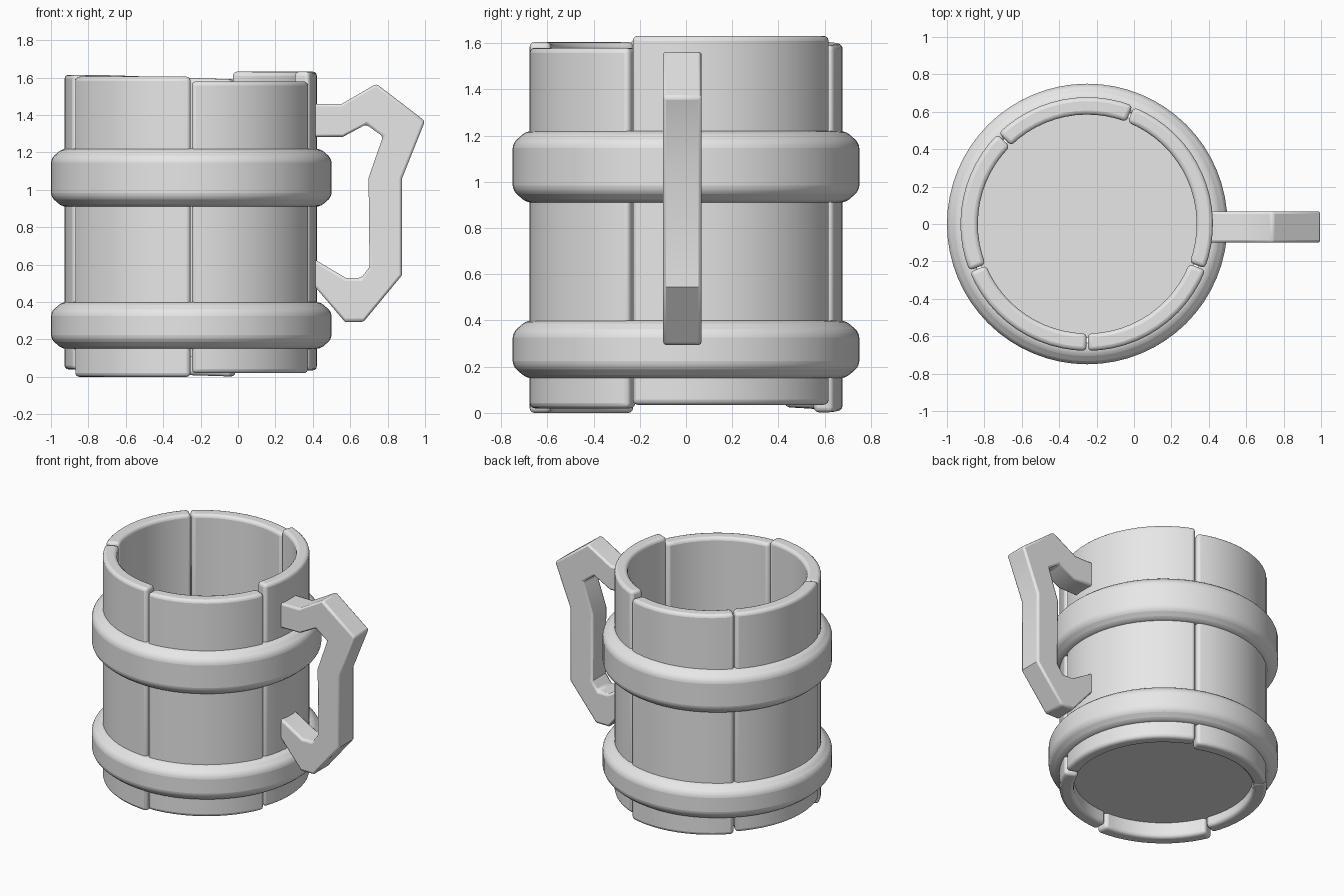
import bpy, bmesh, math
from mathutils import Vector

if "Cube" in bpy.data.objects:
    bpy.data.objects.remove(bpy.data.objects["Cube"])

CX = -0.25  # mug axis

grey = bpy.data.materials.new("plain grey")
grey.diffuse_color = (0.8, 0.8, 0.8, 1)
grey.use_nodes = True
grey.node_tree.nodes["Principled BSDF"].inputs["Base Color"].default_value = grey.diffuse_color


def finish(name, bm, bevel=0.0, segments=3, angle=40):
    bmesh.ops.recalc_face_normals(bm, faces=bm.faces)
    me = bpy.data.meshes.new(name)
    bm.to_mesh(me)
    bm.free()
    me.materials.append(grey)
    ob = bpy.data.objects.new(name, me)
    bpy.context.collection.objects.link(ob)
    if bevel:
        mod = ob.modifiers.new("Bevel", 'BEVEL')
        mod.width = bevel
        mod.segments = segments
        mod.limit_method = 'ANGLE'
        mod.angle_limit = math.radians(angle)
    bpy.ops.object.select_all(action='DESELECT')
    ob.select_set(True)
    bpy.context.view_layer.objects.active = ob
    bpy.ops.object.shade_smooth_by_angle(angle=math.radians(35))
    return ob


def stave(name, a0, a1, z0, z1, slope=0.0, r0=0.585, r1=0.678, n=12):
    """Curved plank between two angles, with a slightly sloping end."""
    bm = bmesh.new()
    gap = 0.35
    rings = []
    for i in range(n + 1):
        t = i / n
        a = math.radians(a0 + gap + (a1 - a0 - 2 * gap) * t)
        dz = slope * (t - 0.5)
        rings.append([bm.verts.new((CX + r * math.cos(a), r * math.sin(a), z + dz))
                      for r, z in ((r0, z0), (r1, z0), (r1, z1), (r0, z1))])
    for p, q in zip(rings, rings[1:]):
        for k in range(4):
            bm.faces.new((p[k], p[(k + 1) % 4], q[(k + 1) % 4], q[k]))
    bm.faces.new(rings[0])
    bm.faces.new(rings[-1])
    return finish(name, bm, 0.022)


def band(name, z0, z1, n=64):
    """Hoop with chamfered outer corners."""
    c = 0.052
    prof = [(0.635, z0), (0.69, z0), (0.75, z0 + c), (0.75, z1 - c), (0.69, z1), (0.635, z1)]
    bm = bmesh.new()
    rings = []
    for i in range(n):
        a = math.tau * i / n
        rings.append([bm.verts.new((CX + r * math.cos(a), r * math.sin(a), z)) for r, z in prof])
    m = len(prof)
    for i in range(n):
        p, q = rings[i], rings[(i + 1) % n]
        for k in range(m):
            bm.faces.new((p[k], p[(k + 1) % m], q[(k + 1) % m], q[k]))
    return finish(name, bm, 0.022, angle=25)


# staves: each one is a little higher or lower than its neighbours
stave("back_stave", 68.7, 134.6, 0.013, 1.602, slope=0.022)
stave("left_stave", 134.6, 201.9, 0.04, 1.615)
stave("front_left_stave", 201.9, 270, 0.0, 1.605)
stave("front_right_stave", 270, 339, 0.02, 1.58)
stave("right_stave", 339, 428.7, 0.035, 1.632, n=16, r1=0.672)

# hoops
band("lower_band", 0.15, 0.40)
band("upper_band", 0.91, 1.22)

# floor disc inside the staves
bm = bmesh.new()
bmesh.ops.create_cone(bm, cap_ends=True, segments=64, radius1=0.61, radius2=0.61, depth=0.06)
bmesh.ops.translate(bm, verts=bm.verts, vec=Vector((CX, 0, 0.14)))
finish("floor", bm)

# angular handle: outer and inner outlines extruded along y
outer = [(0.39, 1.46), (0.555, 1.46), (0.74, 1.567), (1.0, 1.368), (0.878, 1.064),
         (0.878, 0.545), (0.67, 0.293), (0.573, 0.293), (0.39, 0.507)]
inner = [(0.39, 1.283), (0.56, 1.283), (0.685, 1.35), (0.775, 1.285), (0.698, 1.064),
         (0.703, 0.588), (0.66, 0.53), (0.575, 0.53), (0.39, 0.64)]
bm = bmesh.new()
rows = [[bm.verts.new((x, y, z)) for (x, z), y in
         ((o, -0.1), (o, 0.068), (i, 0.068), (i, -0.1))] for o, i in zip(outer, inner)]
for p, q in zip(rows, rows[1:]):
    for k in range(4):
        bm.faces.new((p[k], p[(k + 1) % 4], q[(k + 1) % 4], q[k]))
bm.faces.new(rows[0])
bm.faces.new(rows[-1])
finish("handle", bm, 0.014, segments=2, angle=50)
